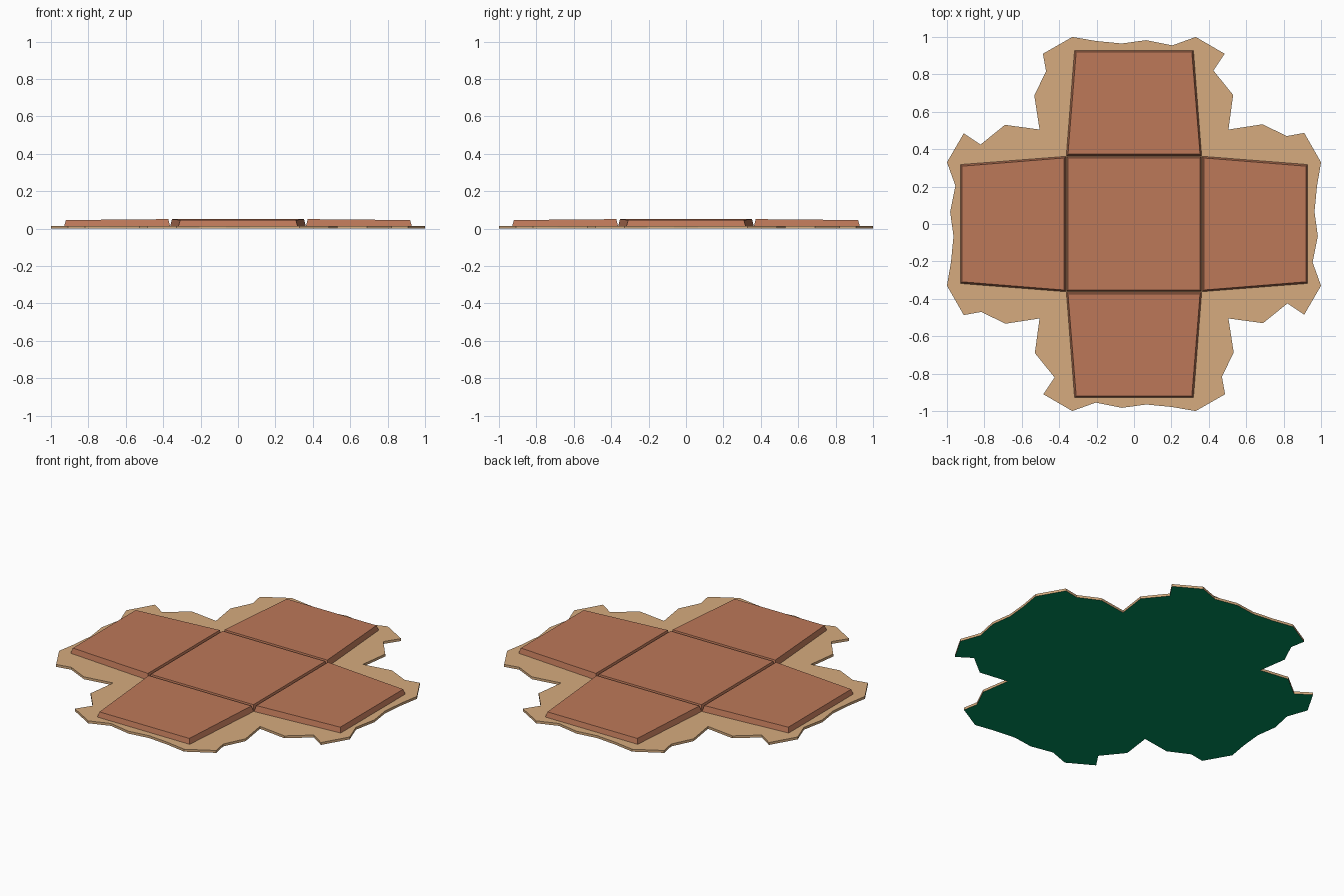
import bpy, bmesh
from mathutils import Matrix
import math

if "Cube" in bpy.data.objects:
    bpy.data.objects.remove(bpy.data.objects["Cube"])

BASE_H = 0.015   # thickness of the dirt sheet
TOP = 0.051      # top of the slabs


def material(name, rgb):
    m = bpy.data.materials.new(name)
    m.diffuse_color = (*rgb, 1)
    m.use_nodes = True
    m.node_tree.nodes["Principled BSDF"].inputs["Base Color"].default_value = m.diffuse_color
    return m


dirt = material("tan_dirt", (0.67, 0.41, 0.21))
clay = material("brick_clay", (0.505, 0.188, 0.099))
green = material("dark_green", (0.0, 0.28, 0.11))


def prism(name, lower, upper, z0, z1, mats):
    """Solid between two matching outlines."""
    bm = bmesh.new()
    a = [bm.verts.new((x, y, z0)) for x, y in lower]
    b = [bm.verts.new((x, y, z1)) for x, y in upper]
    bm.faces.new(a)
    bm.faces.new(b)
    n = len(a)
    for i in range(n):
        bm.faces.new((a[i], a[(i + 1) % n], b[(i + 1) % n], b[i]))
    bmesh.ops.recalc_face_normals(bm, faces=bm.faces)
    # second material, if any, goes on the underside
    if len(mats) > 1:
        for f in bm.faces:
            f.normal_update()
            f.material_index = 1 if f.normal.z < -0.5 else 0
    me = bpy.data.meshes.new(name)
    bm.to_mesh(me)
    bm.free()
    for m in mats:
        me.materials.append(m)
    ob = bpy.data.objects.new(name, me)
    bpy.context.collection.objects.link(ob)
    return ob


# Ragged dirt base: one quarter of the outline, turned four times
quarter = [(-0.33, 1.0), (-0.20, 0.978), (-0.065, 0.965), (0.065, 0.983),
           (0.205, 0.955), (0.33, 1.0), (0.485, 0.91), (0.425, 0.82),
           (0.53, 0.69), (0.505, 0.505), (0.687, 0.533), (0.817, 0.47),
           (0.91, 0.487)]
outline = []
pts = quarter
for _ in range(4):
    outline += pts
    pts = [(y, -x) for x, y in pts]
prism("dirt_base", outline, outline, 0, BASE_H, [dirt, green])


# Slabs with sloping sides; the outer ones dip slightly at the far end
def slab(name, near, far, w_near, w_far, turn=0, t=0.01, dip=0.0):
    lower = [(-w_near, near), (w_near, near), (w_far, far), (-w_far, far)]
    upper = [(-w_near + t, near + t), (w_near - t, near + t),
             (w_far - t, far - t), (-w_far + t, far - t)]
    ob = prism(name, lower, upper, BASE_H - 0.004, TOP, [clay])
    for v in ob.data.vertices:
        if v.co.z > 0.03 and v.co.y > (near + far) / 2:
            v.co.z -= dip
    ob.data.transform(Matrix.Rotation(math.radians(turn), 4, 'Z'))


slab("centre_slab", -0.363, 0.363, 0.363, 0.363)
for i, side in enumerate(("back", "left", "front", "right")):
    slab(side + "_slab", 0.363, 0.93, 0.363, 0.319, 90 * i, dip=0.005)
